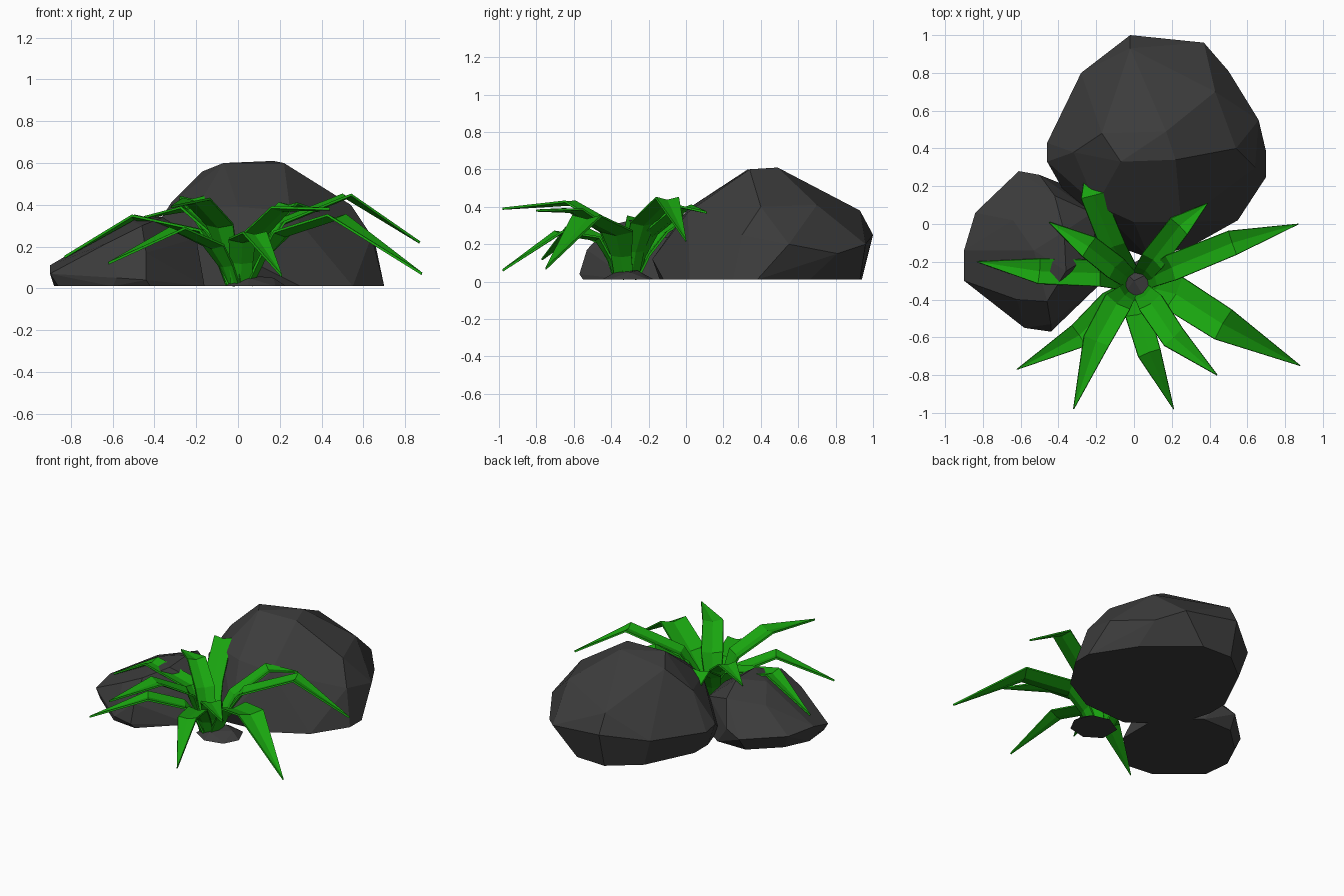
import bpy, bmesh
from mathutils import Vector

if "Cube" in bpy.data.objects:
    bpy.data.objects.remove(bpy.data.objects["Cube"])


def material(name, color):
    m = bpy.data.materials.new(name)
    m.diffuse_color = color
    m.use_nodes = True
    m.node_tree.nodes["Principled BSDF"].inputs["Base Color"].default_value = m.diffuse_color
    return m


stone = material("dark_stone", (0.045, 0.045, 0.045, 1))
leaf_green = material("leaf_green", (0.01, 0.38, 0.005, 1))


def add_object(name, bm, mat):
    bmesh.ops.recalc_face_normals(bm, faces=bm.faces)
    me = bpy.data.meshes.new(name)
    bm.to_mesh(me)
    bm.free()
    me.materials.append(mat)
    ob = bpy.data.objects.new(name, me)
    bpy.context.collection.objects.link(ob)
    return ob


def rock(name, base, upper):
    """Faceted boulder: convex hull of a ground outline and a few peaks."""
    bm = bmesh.new()
    for p in [(x, y, 0.01) for x, y in base] + upper:
        bm.verts.new(p)
    bmesh.ops.convex_hull(bm, input=bm.verts)
    loose = [v for v in bm.verts if not v.link_faces]
    bmesh.ops.delete(bm, geom=loose, context='VERTS')
    bmesh.ops.dissolve_limit(bm, angle_limit=0.09, verts=bm.verts, edges=bm.edges)
    return add_object(name, bm, stone)


# Boulders
rock("large_boulder",
     [(.70, .25), (.70, .38), (.52, .66), (.2, .93), (-.02, .94), (-.22, .78),
      (-.38, .45), (-.38, .3), (-.3, .05), (-.03, -.14), (.3, -.12), (.55, .02)],
     [(-.02, 1.0, .25), (.37, .96, .2), (.5, .81, .15), (.66, .55, .2),
      (.64, .3, .25), (-.46, .33, .19), (-.46, .43, .17), (-.28, .8, .2),
      (.22, .34, .60), (-.07, .33, .60), (.17, .49, .61), (-.02, .93, .38),
      (.54, .4, .40), (.43, .7, .41), (-.17, .48, .56), (-.32, .38, .41),
      (0, .01, .39), (.25, .01, .37), (-.2, .1, .38), (.08, -.18, .12)])

rock("small_boulder",
     [(-.86, -.31), (-.88, -.12), (-.8, .05), (-.62, .22), (-.4, .22),
      (-.16, .05), (-.16, -.3), (-.42, -.55), (-.6, -.53)],
     [(-.90, -.14, .11), (-.90, -.30, .07), (-.84, .06, .1),
      (-.61, .28, .1), (-.5, .26, .14), (-.44, -.57, .04), (-.58, -.55, .05),
      (-.53, -.14, .33), (-.37, -.04, .345), (-.36, -.25, .34),
      (-.64, .02, .25), (-.42, .15, .29), (-.2, -.15, .24), (-.22, .06, .22),
      (-.46, -.41, .3), (-.44, -.53, .17), (-.62, -.4, .22)])

rock("pebble",
     [(.23, -.32), (.18, -.2), (.06, -.17), (-.06, -.24), (-.06, -.38), (.05, -.45), (.18, -.42)],
     [(.17, -.3, .05), (.08, -.26, .06), (0, -.3, .06), (.05, -.38, .05)])

# Plant leaves: mid point, knee, tip, width
leaves = [
    ((.22, -.37, .26), (.47, -.53, .34), (.88, -.75, .07), .19),
    ((.20, -.23, .31), (.52, -.1, .44), (.87, 0, .22), .14),
    ((.10, -.19, .25), (.24, -.01, .40), (.39, .11, .37), .13),
    ((-.11, -.12, .26), (-.22, .15, .43), (-.24, .38, .22), .13),
    ((-.10, -.23, .26), (-.24, -.12, .38), (-.45, .01, .34), .13),
    ((-.18, -.26, .27), (-.5, -.25, .34), (-.83, -.2, .15), .14),
    ((-.12, -.42, .20), (-.29, -.59, .28), (-.62, -.77, .12), .14),
    ((-.09, -.42, .30), (-.2, -.62, .42), (-.32, -.98, .39), .15),
    ((.02, -.48, .23), (.08, -.68, .26), (.21, -.98, .06), .13),
    ((.09, -.42, .26), (.21, -.6, .38), (.44, -.80, .38), .14),
]
heart = Vector((.01, -.32, .015))

for i, (mid, knee, tip, width) in enumerate(leaves):
    mid, knee, tip = Vector(mid), Vector(knee), Vector(tip)
    out = (mid - heart) * Vector((1, 1, 0))
    base = heart + out.normalized() * .05
    low = base.lerp(mid, .5) - out * .1
    path = [base, low, mid, knee, tip]
    widths = [.1, .11, width, width * .95, .003]
    bm = bmesh.new()
    rows = []
    for k, (p, w) in enumerate(zip(path, widths)):
        d = path[min(k + 1, 4)] - path[max(k - 1, 0)]
        side = Vector((-d.y, d.x, 0)).normalized()
        up = d.cross(side).normalized()
        # shallow V fold along the midrib
        rows.append([bm.verts.new(p + side * w / 2 + up * w * .06),
                     bm.verts.new(p - up * w * .06),
                     bm.verts.new(p - side * w / 2 + up * w * .06)])
    for a, b in zip(rows, rows[1:]):
        for j in range(2):
            bm.faces.new((a[j], a[j + 1], b[j + 1], b[j]))
    ob = add_object(f"leaf_{i + 1}", bm, leaf_green)
    mod = ob.modifiers.new("thickness", 'SOLIDIFY')
    mod.thickness = .012
    mod.offset = 0
